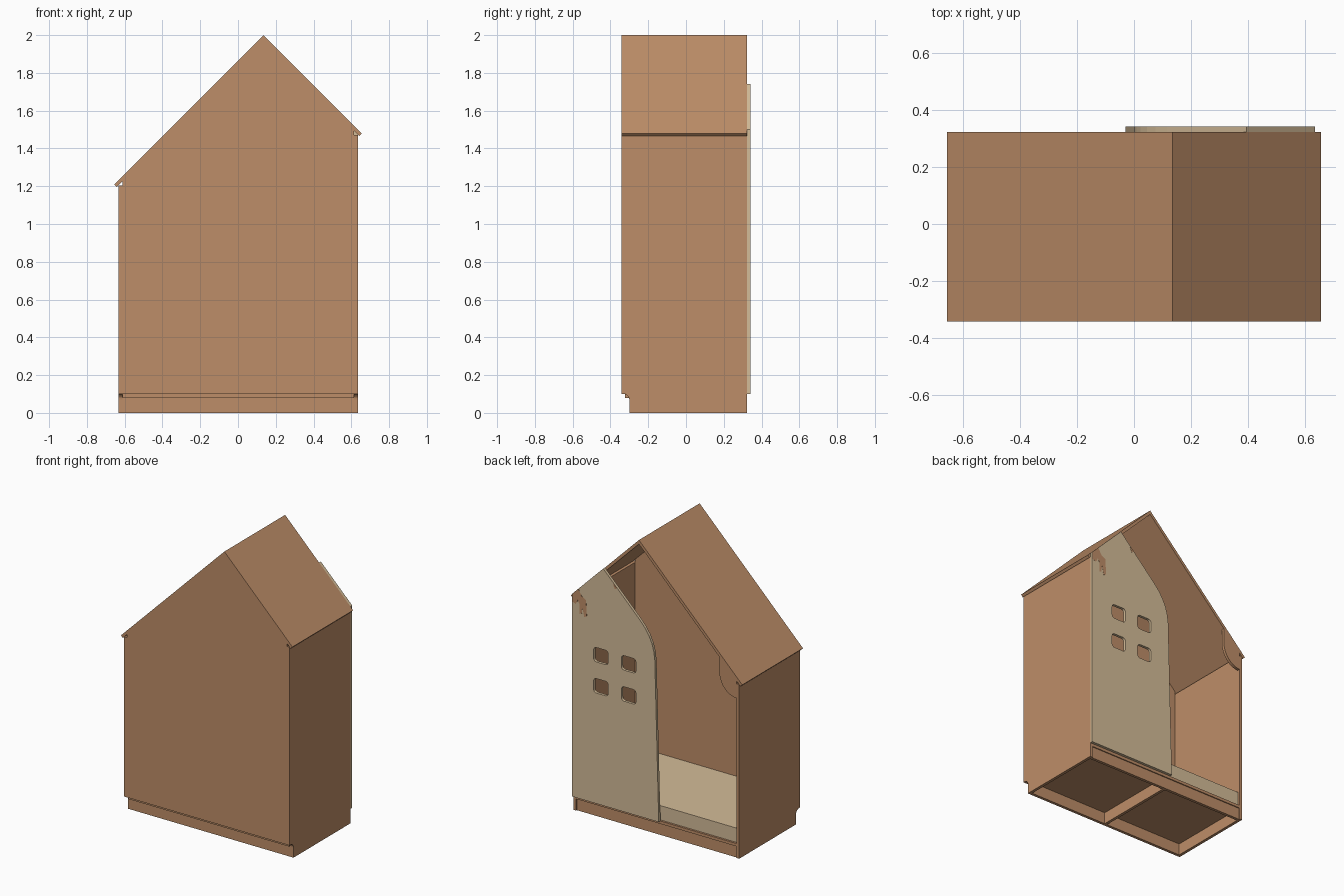
import bpy, bmesh, math
from mathutils import Vector

if "Cube" in bpy.data.objects:
    bpy.data.objects.remove(bpy.data.objects["Cube"])


def material(name, rgb):
    m = bpy.data.materials.new(name)
    m.diffuse_color = (*rgb, 1)
    m.use_nodes = True
    m.node_tree.nodes["Principled BSDF"].inputs["Base Color"].default_value = m.diffuse_color
    return m


WOOD = material("warm brown wood", (0.515, 0.27, 0.138))
BEIGE = material("beige", (0.658, 0.503, 0.314))

Y0, Y1, YD = -0.342, 0.322, 0.342      # body front, body back, door face
T = 0.02                               # board thickness
DROP = T * math.sqrt(2)                # vertical thickness of the 45 degree roof
APEX = (0.135, 2.0)


def prism(name, loops, a, b, mat, axis="y"):
    """Extrude 2D outlines: (x, z) along y, or (y, z) along x."""
    bm = bmesh.new()
    for pts in loops:
        place = (lambda p, d: (p[0], d, p[1])) if axis == "y" else (lambda p, d: (d, p[0], p[1]))
        face = bm.faces.new([bm.verts.new(place(p, a)) for p in pts])
        ext = bmesh.ops.extrude_face_region(bm, geom=[face])
        move = Vector((0, b - a, 0)) if axis == "y" else Vector((b - a, 0, 0))
        bmesh.ops.translate(bm, vec=move, verts=[v for v in ext["geom"] if isinstance(v, bmesh.types.BMVert)])
    bmesh.ops.recalc_face_normals(bm, faces=bm.faces)
    me = bpy.data.meshes.new(name)
    bm.to_mesh(me)
    bm.free()
    me.materials.append(mat)
    ob = bpy.data.objects.new(name, me)
    bpy.context.collection.objects.link(ob)
    return ob


def box(name, x, y, z, mat):
    return prism(name, [[(x[0], z[0]), (x[1], z[0]), (x[1], z[1]), (x[0], z[1])]], y[0], y[1], mat)


def arc(cx, cz, rx, rz, a0, a1, n=8):
    return [(cx + rx * math.cos(math.radians(a0 + (a1 - a0) * i / n)),
             cz + rz * math.sin(math.radians(a0 + (a1 - a0) * i / n))) for i in range(n + 1)]


def roof_under(x):
    return APEX[1] - abs(x - APEX[0]) - DROP


# Roof slopes, mitred at the ridge
for name, ex, s in (("roof_left", -0.656, 1), ("roof_right", 0.656, -1)):
    ez = APEX[1] - abs(ex - APEX[0])
    prism(name, [[APEX, (ex, ez), (ex + s * T * 0.707, ez - T * 0.707),
                  (APEX[0], APEX[1] - DROP)]], Y0, Y1, WOOD)

# Side walls with a rounded skirting notch at the bottom
for name, xo, xi in (("wall_left", -0.632, -0.612), ("wall_right", 0.635, 0.615)):
    top = roof_under(xo)
    notch = arc(-0.33, 0.07, 0.03, 0.03, 90, 0, 6)
    prism(name, [[(Y0, top), (Y0, 0.1)] + notch + [(-0.30, 0), (Y1, 0), (Y1, top)]],
          xo, xi, WOOD, axis="x")

# Plain gable panel
XL, XR = -0.612, 0.615
prism("gable_panel", [[(XL, 0.1), (XR, 0.1), (XR, roof_under(XR)),
                       (APEX[0], APEX[1] - DROP), (XL, roof_under(XL))]], Y0, Y0 + T, WOOD)

# Base: floor, two plinth rails and a middle rail
box("floor_board", (XL, XR), (Y0 + T, Y1), (0.08, 0.1), WOOD)
for name, ya in (("plinth_front", -0.30), ("plinth_back", 0.295)):
    box(name, (XL, XR), (ya, ya + T), (0, 0.095), WOOD)
box("plinth_middle", (-0.01, 0.01), (-0.28, 0.295), (0, 0.08), WOOD)

# Cushion
box("cushion", (XL + 0.003, XR - 0.003), (Y0 + T + 0.002, Y1 - 0.012), (0.101, 0.2), BEIGE)

# Rounded bracket under the low eave
prism("eave_bracket", [[(-0.48, roof_under(-0.48))]
                       + arc(-0.612, 1.26, 0.132, 0.155, 0, -90, 10)
                       + [(XL, roof_under(XL))]], Y1 - T, Y1, WOOD)

# Door with small gable and curved shoulder
shoulder = [(0.115, 1.46), (0.075, 1.415), (0.045, 1.37), (0.022, 1.32), (0.008, 1.27), (0.0, 1.21)]
door = prism("door", [[(0.635, 0.1), (0.635, 1.5), (0.395, 1.74)] + shoulder + [(-0.03, 0.1)]],
             Y1, YD - 0.001, BEIGE)


# Four rounded window openings
def rounded(cx, cz, w, h, r):
    pts = []
    for sx, sz, a in ((1, 1, 0), (-1, 1, 90), (-1, -1, 180), (1, -1, 270)):
        pts += arc(cx + sx * (w / 2 - r), cz + sz * (h / 2 - r), r, r, a, a + 90, 4)
    return pts


cutter = prism("window_cutter", [rounded(x, z, 0.11, 0.1, 0.02)
                                 for x in (0.2, 0.413) for z in (0.915, 1.13)], 0.28, 0.38, BEIGE)
cutter.hide_render = True
cutter.hide_viewport = True
mod = door.modifiers.new("windows", "BOOLEAN")
mod.operation = "DIFFERENCE"
mod.solver = "EXACT"
mod.object = cutter

# Brown drip inlay near the door's upper corner, and a small fleck
drip = [(0.634, 1.5), (0.634, 1.45), (0.604, 1.44), (0.589, 1.47), (0.576, 1.447), (0.574, 1.38),
        (0.559, 1.385), (0.553, 1.43), (0.54, 1.367), (0.52, 1.375), (0.526, 1.487),
        (0.559, 1.505), (0.585, 1.55)]
fleck = [(0.32, 1.655), (0.305, 1.62), (0.29, 1.632), (0.295, 1.638)]
prism("door_drip", [drip, fleck], YD - 0.006, YD, WOOD)
